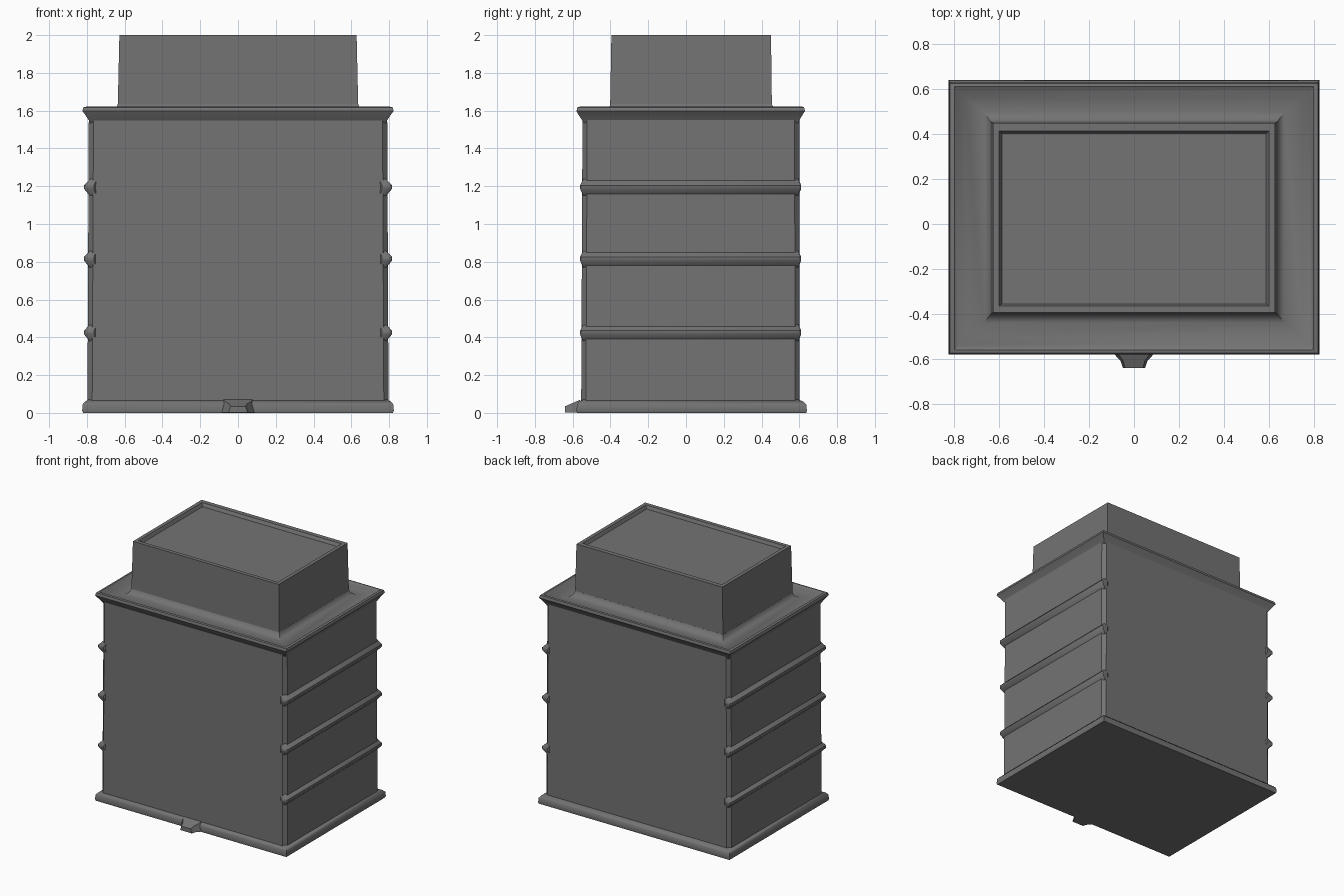
import bpy, bmesh, math

if "Cube" in bpy.data.objects:
    bpy.data.objects.remove(bpy.data.objects["Cube"])

# Dark grey finish shared by every part
dark = bpy.data.materials.new("dark_grey")
dark.diffuse_color = (0.17, 0.172, 0.17, 1)
dark.use_nodes = True
dark.node_tree.nodes["Principled BSDF"].inputs["Base Color"].default_value = dark.diffuse_color


def ring(x0, x1, y0, y1, z, c=0.0):
    """Rectangle outline at height z, optionally with chamfered corners."""
    if c == 0:
        return [(x0, y0, z), (x1, y0, z), (x1, y1, z), (x0, y1, z)]
    return [(x0 + c, y0, z), (x1 - c, y0, z), (x1, y0 + c, z), (x1, y1 - c, z),
            (x1 - c, y1, z), (x0 + c, y1, z), (x0, y1 - c, z), (x0, y0 + c, z)]


def loft(name, rings):
    """Skin a stack of outlines and cap both ends."""
    bm = bmesh.new()
    loops = [[bm.verts.new(p) for p in r] for r in rings]
    n = len(loops[0])
    for a, b in zip(loops, loops[1:]):
        for i in range(n):
            j = (i + 1) % n
            bm.faces.new((a[i], a[j], b[j], b[i]))
    bm.faces.new(loops[0][::-1])
    bm.faces.new(loops[-1])
    bmesh.ops.recalc_face_normals(bm, faces=bm.faces[:])
    mesh = bpy.data.meshes.new(name)
    bm.to_mesh(mesh)
    bm.free()
    mesh.materials.append(dark)
    ob = bpy.data.objects.new(name, mesh)
    bpy.context.collection.objects.link(ob)
    return ob


def sym(x, y0, y1, z, c=0.0):
    return ring(-x, x, y0, y1, z, c)


# Main body with softened vertical corners
loft("body", [sym(0.797, -0.555, 0.602, 0.03, 0.025),
              sym(0.79, -0.548, 0.60, 1.57, 0.025)])

# Flared base plate
loft("base_plate", [sym(0.82, -0.577, 0.637, 0.0),
                    sym(0.825, -0.58, 0.64, 0.012),
                    sym(0.822, -0.577, 0.637, 0.045),
                    sym(0.81, -0.567, 0.622, 0.06),
                    sym(0.79, -0.545, 0.595, 0.07)])

# Cornice, sunken gutter and flare at the foot of the upper block
loft("roof_rim", [sym(0.782, -0.54, 0.593, 1.535),
                  sym(0.79, -0.55, 0.60, 1.55),
                  sym(0.812, -0.572, 0.62, 1.583),
                  sym(0.824, -0.58, 0.63, 1.598),
                  sym(0.818, -0.575, 0.625, 1.618),
                  sym(0.80, -0.56, 0.612, 1.622),
                  sym(0.785, -0.54, 0.59, 1.61),
                  sym(0.75, -0.50, 0.56, 1.592),
                  sym(0.67, -0.44, 0.50, 1.592),
                  sym(0.645, -0.41, 0.465, 1.61),
                  sym(0.637, -0.40, 0.455, 1.635)])

# Upper block with shallow recessed top
loft("upper_block", [sym(0.637, -0.402, 0.455, 1.60),
                     sym(0.628, -0.395, 0.45, 2.0),
                     sym(0.60, -0.365, 0.415, 2.0),
                     sym(0.588, -0.355, 0.403, 1.975)])

# Horizontal ribs across each side, wrapping slightly round the corners
for side, sx in (("right", 1), ("left", -1)):
    for i, z in enumerate((0.425, 0.815, 1.195)):
        def rib(xi, xo, y0, y1, h):
            a, b = sorted((sx * xi, sx * xo))
            return ring(a, b, y0, y1, h, 0.008)
        loft(f"{side}_rib_{i + 1}", [rib(0.74, 0.785, -0.545, 0.595, z - 0.045),
                                     rib(0.755, 0.816, -0.561, 0.61, z - 0.008),
                                     rib(0.755, 0.816, -0.561, 0.61, z + 0.01),
                                     rib(0.74, 0.785, -0.545, 0.595, z + 0.042)])

# Small flared tab at the front of the base: outlines run from back to front
tab = []
for half, y, top in ((0.095, -0.56, 0.07), (0.085, -0.582, 0.06),
                     (0.06, -0.61, 0.048), (0.05, -0.64, 0.035)):
    tab.append([(-half, y, 0.002), (half, y, 0.002), (half * 0.8, y, top), (-half * 0.8, y, top)])
loft("front_tab", tab)

# Smooth gentle bends, keep hard edges
for ob in list(bpy.context.collection.objects):
    bpy.ops.object.select_all(action='DESELECT')
    ob.select_set(True)
    bpy.context.view_layer.objects.active = ob
    bpy.ops.object.shade_smooth_by_angle(angle=math.radians(42))
